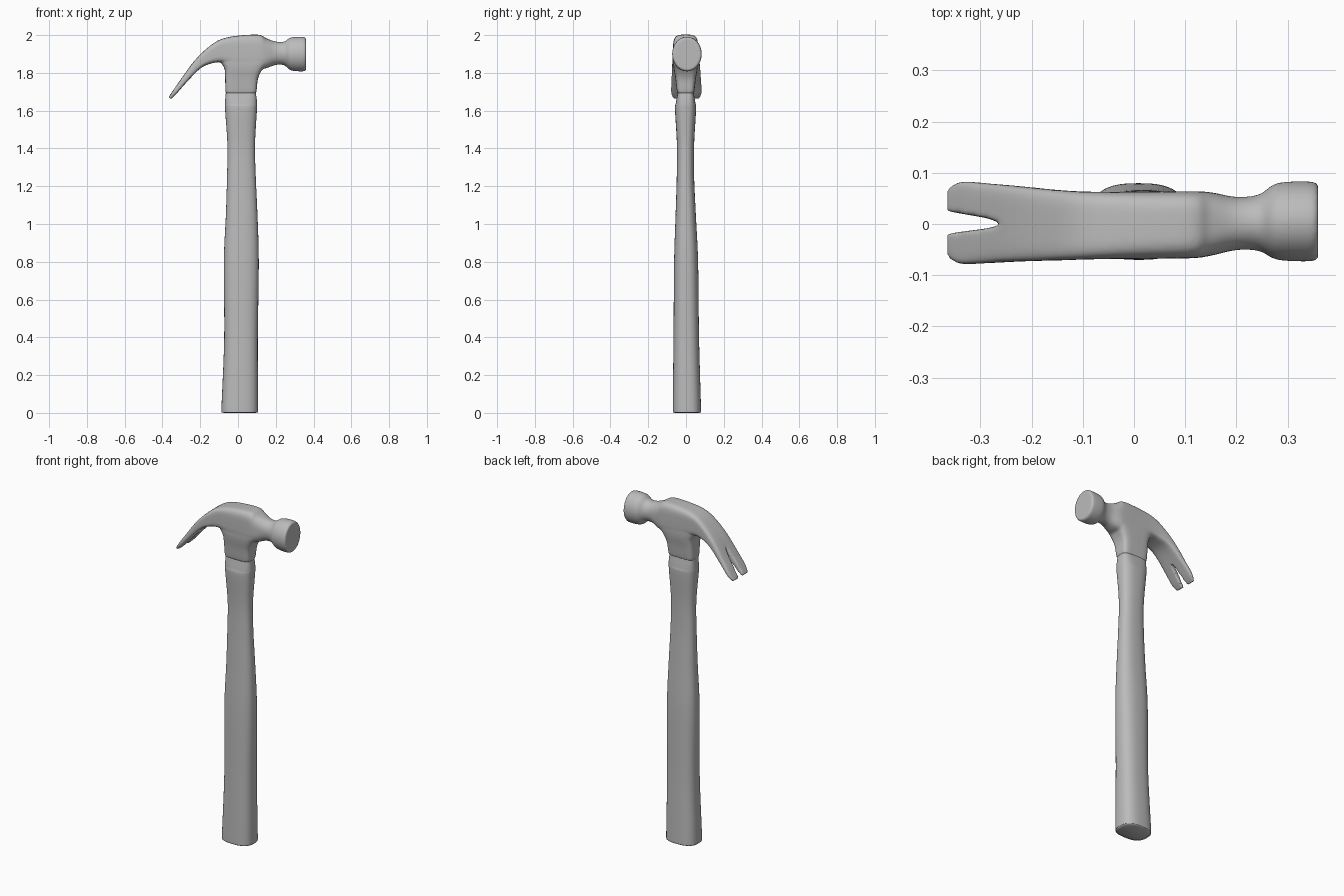
import bpy
import bmesh
import math
from mathutils import Vector

default_cube = bpy.data.objects.get("Cube")
if default_cube:
    bpy.data.objects.remove(default_cube, do_unlink=True)


def make_material(name, color):
    material = bpy.data.materials.new(name)
    material.use_nodes = True
    material.diffuse_color = color
    material.node_tree.nodes["Principled BSDF"].inputs["Base Color"].default_value = color
    return material


grey = make_material("plain grey", (0.5, 0.5, 0.5, 1))


def finish(name, bm):
    """Turn a bmesh into a smooth shaded object."""
    bmesh.ops.recalc_face_normals(bm, faces=bm.faces)
    mesh = bpy.data.meshes.new(name)
    bm.to_mesh(mesh)
    bm.free()
    mesh.materials.append(grey)
    mesh.shade_smooth()
    obj = bpy.data.objects.new(name, mesh)
    bpy.context.collection.objects.link(obj)
    return obj


def spline(rows, steps):
    """Catmull-Rom interpolation through rows of section values."""
    rows = [Vector(row) for row in rows]
    for i in range(len(rows) - 1):
        a, b = rows[max(i - 1, 0)], rows[i]
        c, d = rows[i + 1], rows[min(i + 2, len(rows) - 1)]
        for k in range(steps):
            t = k / steps
            yield (b * 2 + (c - a) * t + (a * 2 - b * 5 + c * 4 - d) * t ** 2
                   + (b * 3 - a - c * 3 + d) * t ** 3) / 2
    yield rows[-1]


def power(value, exponent):
    return math.copysign(abs(value) ** exponent, value)


def loft(name, rows, steps=4, sides=40):
    """Skin superellipse sections; each row holds two opposite section points
    (x, z, x, z), the y range, and the squareness of the section."""
    bm = bmesh.new()
    rings = []
    for xa, za, xb, zb, y_min, y_max, square in spline(rows, steps):
        start, end = Vector((xa, 0, za)), Vector((xb, 0, zb))
        middle, half = (start + end) / 2, (start - end) / 2
        middle.y = (y_min + y_max) / 2
        side = Vector((0, (y_max - y_min) / 2, 0))
        ring = []
        for i in range(sides):
            angle = math.tau * i / sides
            ring.append(bm.verts.new(middle + half * power(math.cos(angle), 2 / square)
                                     + side * power(math.sin(angle), 2 / square)))
        rings.append(ring)
    for lower, upper in zip(rings, rings[1:]):
        for i in range(sides):
            j = (i + 1) % sides
            bm.faces.new((lower[i], lower[j], upper[j], upper[i]))
    bm.faces.new(rings[0])
    bm.faces.new(rings[-1])
    return finish(name, bm)


def level(z, x_min, x_max, y_min, y_max, square):
    """A horizontal section for upright parts."""
    return (x_min, z, x_max, z, y_min, y_max, square)


# Handle: swelling grip, slim waist and a flattened top below the head
handle = loft("handle", [
    level(0, -.075, .095, -.06, .07, 2.7),
    level(.008, -.085, .103, -.068, .078, 2.7),
    level(.04, -.087, .106, -.07, .079, 2.7),
    level(.4, -.073, .105, -.066, .069, 2.6),
    level(.8, -.075, .11, -.063, .064, 2.5),
    level(1.05, -.064, .103, -.055, .052, 2.5),
    level(1.25, -.058, .094, -.049, .043, 2.5),
    level(1.42, -.056, .09, -.048, .043, 2.5),
    level(1.6, -.068, .1, -.058, .053, 2.7),
    level(1.64, -.069, .101, -.054, .05, 3),
    level(1.7, -.064, .094, -.043, .04, 4),
    level(1.75, -.06, .09, -.04, .036, 4),
], steps=6, sides=48)

# Head: claw tip, curved claw, body, neck and striking face in one loft
head = loft("head", [
    (-.367, 1.672, -.355, 1.66, -.068, .072, 4),
    (-.345, 1.705, -.325, 1.69, -.079, .083, 5),
    (-.307, 1.76, -.275, 1.747, -.077, .08, 5),
    (-.23, 1.865, -.2, 1.823, -.073, .073, 5),
    (-.15, 1.942, -.137, 1.851, -.071, .066, 5),
    (-.085, 1.98, -.08, 1.855, -.069, .063, 5),
    (0, 1.997, 0, 1.83, -.068, .063, 4.5),
    (.11, 2.002, .11, 1.82, -.067, .064, 4),
    (.15, 1.983, .15, 1.825, -.062, .062, 3),
    (.2, 1.966, .2, 1.842, -.051, .053, 2.2),
    (.245, 1.966, .245, 1.84, -.053, .058, 2),
    (.28, 1.988, .28, 1.813, -.07, .08, 2),
    (.345, 1.991, .345, 1.808, -.073, .083, 2),
    (.36, 1.984, .36, 1.815, -.067, .077, 2),
])

# Socket: squared collar that flares up into the head
socket = loft("socket", [
    level(1.69, -.064, .094, -.045, .041, 5),
    level(1.71, -.067, .099, -.049, .045, 5),
    level(1.77, -.068, .106, -.056, .052, 5),
    level(1.82, -.071, .13, -.064, .06, 5),
    level(1.86, -.092, .165, -.066, .062, 5),
    level(1.9, -.1, .17, -.06, .058, 5),
])

# Notch cutter: vertical wedge that splits the claw into two prongs
bm = bmesh.new()
outline = [(-.42, -.022), (-.36, -.018), (-.29, -.009), (-.25, 0),
           (-.29, .012), (-.36, .024), (-.42, .028)]
wedge = bm.faces.new([bm.verts.new((x, y, 1.5)) for x, y in outline])
extruded = bmesh.ops.extrude_face_region(bm, geom=[wedge])
top_verts = [v for v in extruded["geom"] if isinstance(v, bmesh.types.BMVert)]
bmesh.ops.translate(bm, verts=top_verts, vec=(0, 0, .5))
notch = finish("claw_notch_cutter", bm)

# Fuse the forged head, split the claw and soften every edge
for operation, tool in (("UNION", socket), ("DIFFERENCE", notch)):
    boolean = head.modifiers.new(tool.name, "BOOLEAN")
    boolean.operation = operation
    boolean.object = tool
    boolean.solver = "EXACT"
    tool.hide_render = True
    tool.hide_set(True)
remesh = head.modifiers.new("fuse", "REMESH")
remesh.mode = "VOXEL"
remesh.voxel_size = .005
remesh.use_smooth_shade = True
soften = head.modifiers.new("soften", "SMOOTH")
soften.factor = .5
soften.iterations = 8

# Bake the head so the helper parts can go
bpy.context.view_layer.update()
baked = bpy.data.meshes.new_from_object(
    head.evaluated_get(bpy.context.evaluated_depsgraph_get()))
head.modifiers.clear()
head.data = baked
for helper in (socket, notch):
    bpy.data.objects.remove(helper, do_unlink=True)
